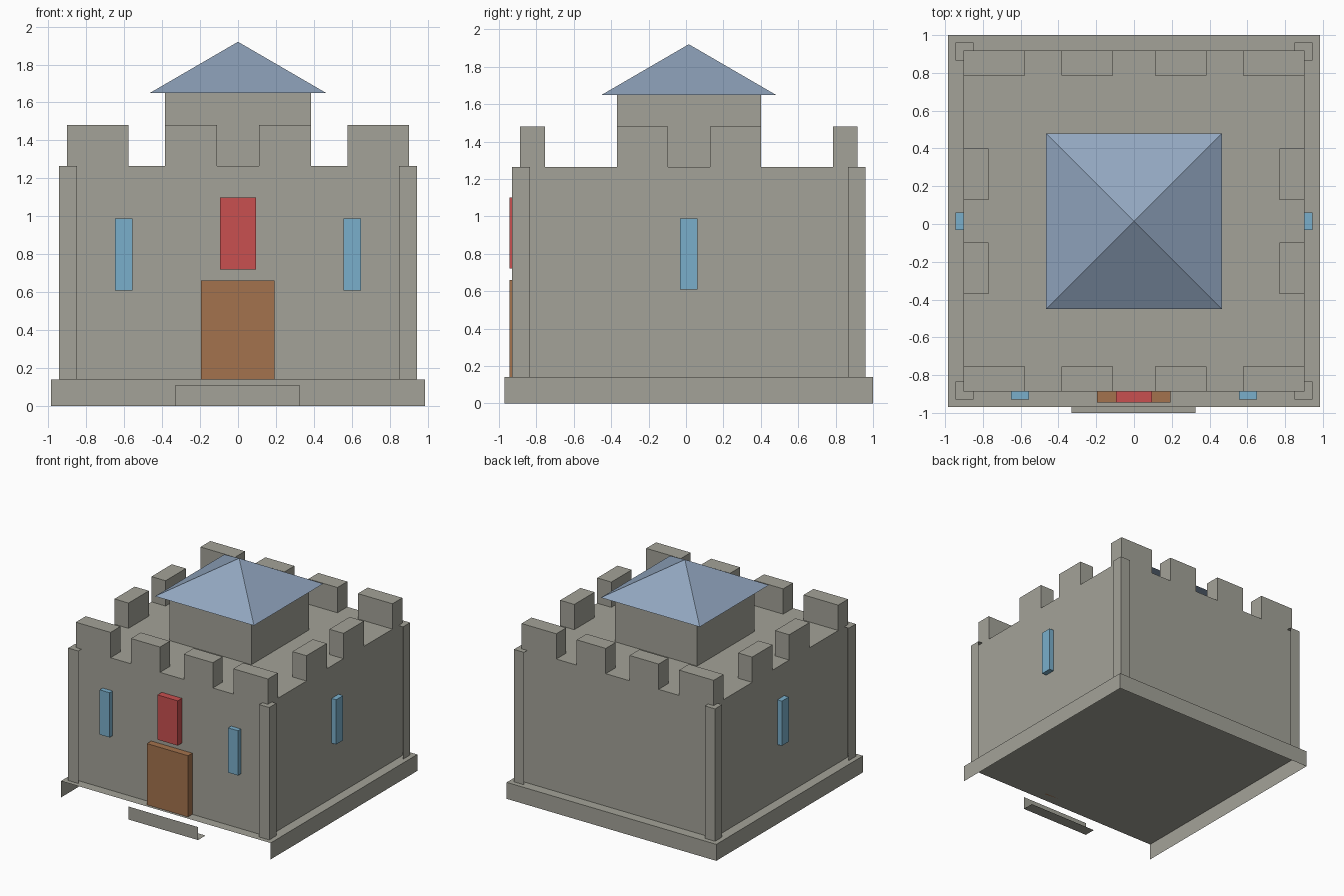
import bpy
import bmesh
from mathutils import Vector

if "Cube" in bpy.data.objects:
    bpy.data.objects.remove(bpy.data.objects["Cube"], do_unlink=True)

CY = 0.015  # centre of the keep along y


def material(name, rgb):
    mat = bpy.data.materials.new(name)
    mat.use_nodes = True
    colour = (*rgb, 1)
    mat.diffuse_color = colour
    mat.node_tree.nodes["Principled BSDF"].inputs["Base Color"].default_value = colour
    return mat


stone = material("grey_stone", (0.37, 0.365, 0.315))
slate = material("blue_slate", (0.285, 0.38, 0.52))
glass = material("blue_glass", (0.195, 0.43, 0.6))
wood = material("brown_wood", (0.37, 0.17, 0.075))
cloth = material("red_cloth", (0.58, 0.08, 0.08))


def finish(name, bm, mat):
    mesh = bpy.data.meshes.new(name)
    bm.to_mesh(mesh)
    bm.free()
    mesh.materials.append(mat)
    obj = bpy.data.objects.new(name, mesh)
    bpy.context.collection.objects.link(obj)
    return obj


def box(name, x, y, z, mat, open_sides=()):
    """Box from (low, high) ranges; faces pointing along open_sides are left out."""
    bm = bmesh.new()
    bmesh.ops.create_cube(bm, size=1)
    for v in bm.verts:
        v.co = [r[1] if c > 0 else r[0] for c, r in zip(v.co, (x, y, z))]
    bm.normal_update()
    gone = [f for f in bm.faces if any(f.normal.dot(Vector(d)) > 0.9 for d in open_sides)]
    bmesh.ops.delete(bm, geom=gone, context="FACES")
    return finish(name, bm, mat)


def around(low, high, centre=0.0, sign=1):
    """Range at a distance from a centre, on the chosen side."""
    return tuple(sorted((centre + sign * low, centre + sign * high)))


FRONT, DOWN, UP, BACK = (0, -1, 0), (0, 0, -1), (0, 0, 1), (0, 1, 0)
LEFT, RIGHT = (1, 0, 0), (-1, 0, 0)

# Plinth, open at the front and underneath
box("plinth", (-0.985, 0.985), (-0.97, 1.0), (0, 0.14), stone, (FRONT, DOWN))

# Entrance step: riser and foot only
box("entrance_step", (-0.33, 0.325), (-1.0, -0.9), (0, 0.11), stone,
    (UP, BACK, LEFT, RIGHT))

# Main walls with flat deck
WALL, DECK = 0.9025, 1.265
box("main_walls", (-WALL, WALL), around(-WALL, WALL, CY), (0.14, DECK), stone)

# Corner posts, outer faces and caps
for sx, sx_name in ((1, "left"), (-1, "right")):
    for sy, sy_name in ((1, "back"), (-1, "front")):
        box(f"{sy_name}_{sx_name}_post", around(0.85, 0.945, 0, sx),
            around(0.85, 0.945, CY, sy), (0.14, DECK), stone,
            ((-sx, 0, 0), (0, -sy, 0), DOWN))

# Battlements: four along front and back, two along each side
TOP = (DECK, 1.48)
DEPTH = (0.77, WALL)
for s in (1, -1):
    for t in (1, -1):
        inner, corner = (0.112, 0.385), (0.577, WALL)
        for span in (inner, corner):
            box("end_merlon", around(*span, 0, t), around(*DEPTH, CY, s), TOP, stone)
        box("side_merlon", around(*DEPTH, 0, s), around(*inner, CY, t), TOP, stone)

# Central tower
box("tower", (-0.385, 0.385), around(-0.385, 0.385, CY), (DECK, 1.65), stone)

# Pyramid roof
bm = bmesh.new()
eave = 0.465
base = [bm.verts.new((x * eave, CY + y * eave, 1.65))
        for x, y in ((-1, -1), (1, -1), (1, 1), (-1, 1))]
apex = bm.verts.new((0, CY, 1.92))
bm.faces.new(base[::-1])
for i in range(4):
    bm.faces.new((base[i], base[(i + 1) % 4], apex))
finish("tower_roof", bm, slate)

# Door and banner
box("door", (-0.195, 0.192), (-0.945, -0.88), (0.14, 0.66), wood)
box("banner", (-0.095, 0.095), (-0.945, -0.88), (0.72, 1.1), cloth)

# Windows on the front and both sides
GLASS_Z = (0.608, 0.988)
for s, side in ((1, "left"), (-1, "right")):
    box(f"front_{side}_window", around(0.557, 0.65, 0, s), (-0.928, -0.88), GLASS_Z, glass)
    box(f"{side}_window", around(0.89, 0.945, 0, s), around(-0.047, 0.047, CY), GLASS_Z, glass)
